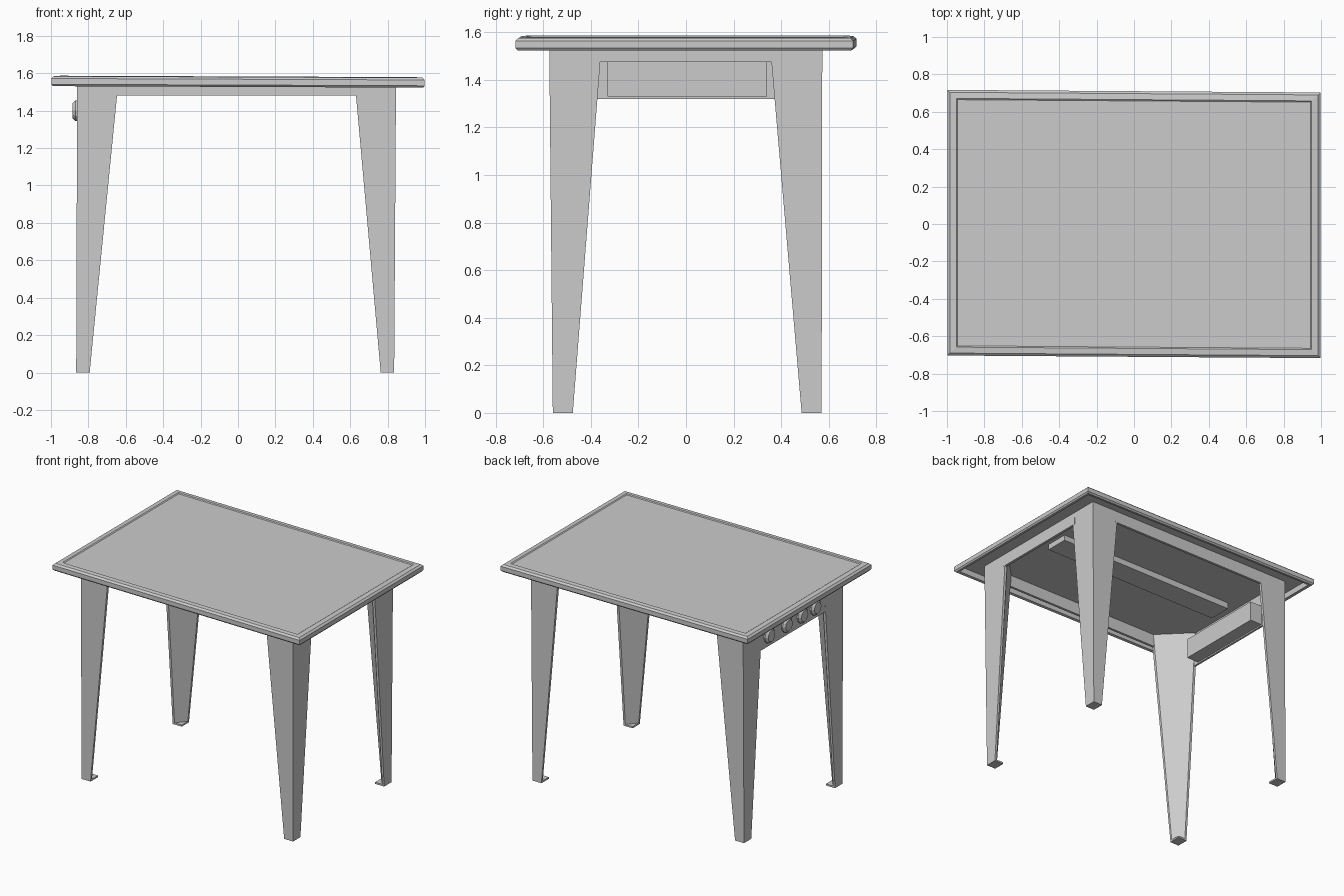
import bpy, bmesh, math

if "Cube" in bpy.data.objects:
    bpy.data.objects.remove(bpy.data.objects["Cube"])


def make_object(name, bm):
    bmesh.ops.recalc_face_normals(bm, faces=bm.faces)
    mesh = bpy.data.meshes.new(name)
    bm.to_mesh(mesh)
    bm.free()
    obj = bpy.data.objects.new(name, mesh)
    bpy.context.collection.objects.link(obj)
    return obj


def loft(name, rings):
    """Skin a stack of equal-length rings and cap both ends."""
    bm = bmesh.new()
    loops = [[bm.verts.new(p) for p in ring] for ring in rings]
    n = len(loops[0])
    for a, b in zip(loops, loops[1:]):
        for i in range(n):
            j = (i + 1) % n
            bm.faces.new((a[i], a[j], b[j], b[i]))
    bm.faces.new(loops[0][::-1])
    bm.faces.new(loops[-1])
    return make_object(name, bm)


def box(name, x0, x1, y0, y1, z0, z1):
    return loft(name, [[(x0, y0, z), (x1, y0, z), (x1, y1, z), (x0, y1, z)]
                       for z in (z0, z1)])


def rect(hx, hy, z):
    """Rectangle with the slight skew and tilt of the table top."""
    return [(x, y - 0.007 * x, z - 0.004 * x)
            for x, y in ((-hx, -hy), (hx, -hy), (hx, hy), (-hx, hy))]


# Table top: hollow underside, rolled edge, raised border, sunk middle
loft("table_top", [rect(0.965, 0.675, 1.568), rect(0.97, 0.68, 1.53),
                   rect(0.99, 0.70, 1.527), rect(0.998, 0.71, 1.537),
                   rect(0.998, 0.71, 1.568), rect(0.985, 0.697, 1.58),
                   rect(0.95, 0.665, 1.583), rect(0.943, 0.658, 1.578)])


# Tapered corner legs: folded outer sheets closed by a diagonal inner face
def leg_ring(cx, cy, sx, sy, wx, wy, t, z):
    pts = [(0, 0), (wx, 0), (wx, t), (t, wy), (0, wy)]
    return [(cx - sx * px, cy - sy * py, z) for px, py in pts]


for sx, side in ((-1, "left"), (1, "right")):
    for sy, end in ((-1, "front"), (1, "back")):
        foot_x = -0.865 if sx < 0 else 0.835
        top_x = -0.86 if sx < 0 else 0.845
        foot_y = -0.56 if sy < 0 else 0.57
        top_y = -0.575 if sy < 0 else 0.573
        loft(f"{end}_{side}_leg", [
            leg_ring(foot_x, foot_y, sx, sy, 0.073, 0.085, 0.015, 0.012),
            leg_ring(top_x, top_y, sx, sy, 0.222, 0.222, 0.02, 1.57)])
        # Flat foot plate
        xs = sorted((foot_x, foot_x - sx * 0.073))
        ys = sorted((foot_y, foot_y - sy * 0.085))
        box(f"{end}_{side}_foot", *xs, *ys, 0, 0.012)

# Thin aprons between the legs
for sy, end in ((-1, "front"), (1, "back")):
    ys = sorted((sy * 0.573, sy * 0.555))
    box(f"{end}_apron", -0.66, 0.65, *ys, 1.48, 1.57)
box("right_apron", 0.827, 0.845, -0.38, 0.38, 1.475, 1.57)

# Deep left apron carrying the control box
box("left_apron", -0.86, -0.845, -0.38, 0.38, 1.32, 1.57)
box("control_box", -0.85, -0.75, -0.33, 0.34, 1.33, 1.475)

# Beam under the top
box("under_beam", -0.75, 0.70, -0.07, 0.1, 1.525, 1.57)

# Row of round controls on the left apron
for k, y in enumerate((0.28, 0.08, -0.1, -0.25)):
    rings = []
    for x, r in ((-0.855, 0.055), (-0.87, 0.055), (-0.885, 0.04)):
        rings.append([(x, y + r * math.cos(a), 1.4 + r * math.sin(a))
                      for a in (2 * math.pi * i / 12 for i in range(12))])
    loft(f"control_{k + 1}", rings)
